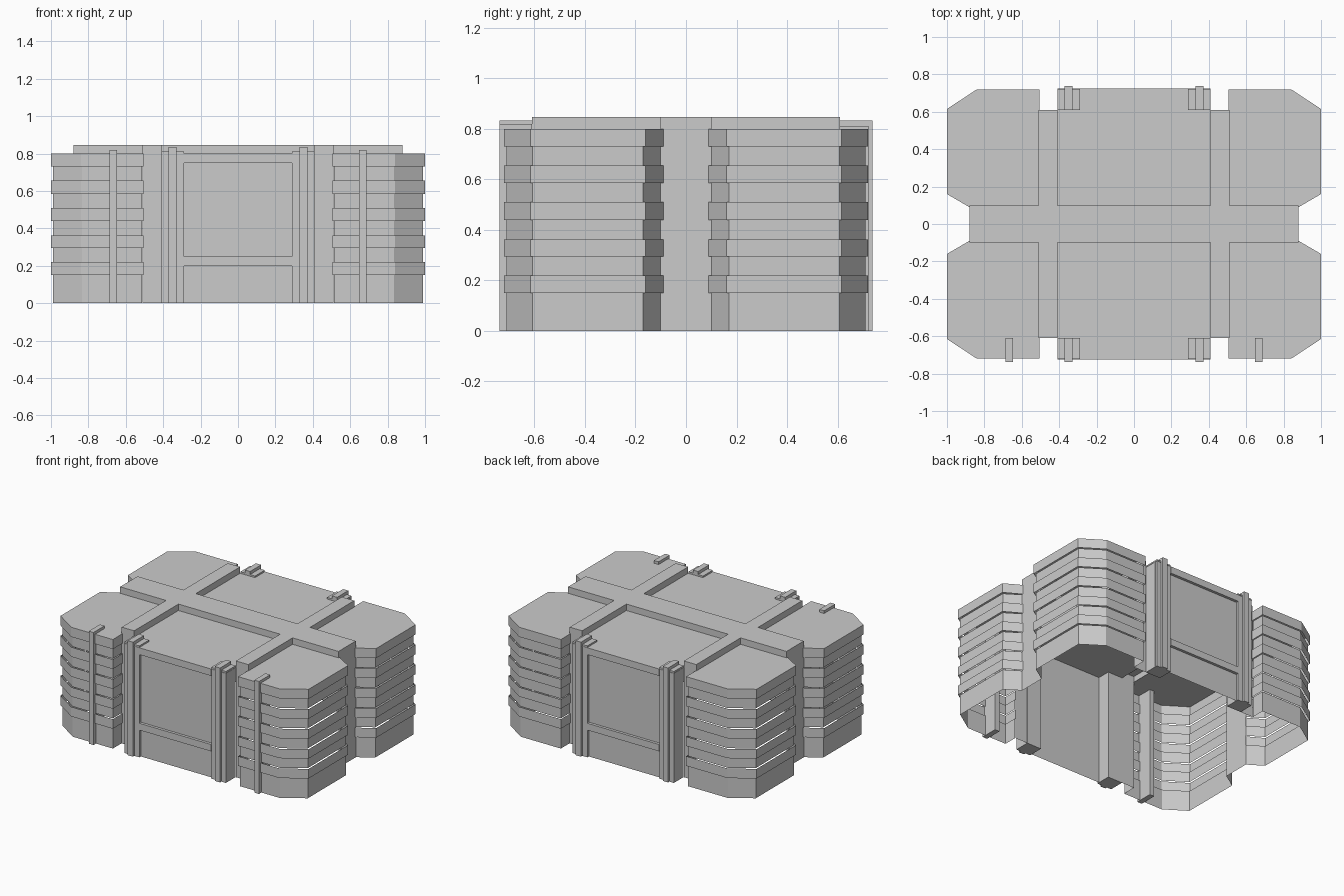
import bpy
import bmesh

cube = bpy.data.objects.get("Cube")
if cube:
    bpy.data.objects.remove(cube, do_unlink=True)

grey = bpy.data.materials.new("plain_grey")
grey.use_nodes = True
grey.diffuse_color = (0.6, 0.6, 0.6, 1)
grey.node_tree.nodes["Principled BSDF"].inputs["Base Color"].default_value = (0.6, 0.6, 0.6, 1)


def finish(name, bm, mirror="XY"):
    """Turn the mesh into an object, mirrored across the given axes."""
    mesh = bpy.data.meshes.new(name)
    bm.to_mesh(mesh)
    bm.free()
    mesh.materials.append(grey)
    ob = bpy.data.objects.new(name, mesh)
    bpy.context.collection.objects.link(ob)
    if mirror:
        mod = ob.modifiers.new("mirror", "MIRROR")
        mod.use_axis = ["X" in mirror, "Y" in mirror, False]
    return ob


def wall(bm, path, z0, z1):
    """Upright faces along a clockwise path, facing outward."""
    for a, b in zip(path, path[1:]):
        bm.faces.new([bm.verts.new(p) for p in
                      ((*a, z0), (*a, z1), (*b, z1), (*b, z0))])


def cap(bm, path, z):
    """Flat face on a clockwise path, facing up."""
    bm.faces.new([bm.verts.new((x, y, z)) for x, y in reversed(path)])


def box(name, xs, ys, zs, mirror="XY"):
    bm = bmesh.new()
    bmesh.ops.create_cube(bm, size=1)
    for v in bm.verts:
        for i, (lo, hi) in enumerate((xs, ys, zs)):
            v.co[i] = hi if v.co[i] > 0 else lo
    return finish(name, bm, mirror)


ROOF, TOP = 0.80, 0.847

# Corner blocks: hollow shells of alternating wide and narrow bands
wide = [(0.505, 0.61), (0.505, 0.72), (0.84, 0.72), (1, 0.615), (1, 0.16), (0.88, 0.09)]
narrow = [(0.512, 0.61), (0.512, 0.71), (0.835, 0.71), (0.988, 0.608), (0.988, 0.17), (0.88, 0.1)]
levels = [0, 0.15, 0.22, 0.295, 0.363, 0.44, 0.51, 0.585, 0.655, 0.73, ROOF]
bm = bmesh.new()
for i, (z0, z1) in enumerate(zip(levels, levels[1:])):
    wall(bm, wide if i % 2 else narrow, z0, z1)
cap(bm, [(0.505, 0.1)] + wide + [(0.88, 0.1)], ROOF)
finish("corner_blocks", bm)

# Raised roof cross, with end walls reaching the ground
cross = [(0, 0.1), (0.41, 0.1), (0.41, 0.61), (0.51, 0.61), (0.51, 0.1), (0.88, 0.1), (0.88, 0)]
bm = bmesh.new()
wall(bm, cross, ROOF, TOP)
wall(bm, cross[2:4], 0, ROOF)
wall(bm, cross[5:7], 0, ROOF)
cap(bm, cross + [(0, 0)], TOP)
finish("roof_cross", bm)

# Middle bays: roof and recessed wall
bm = bmesh.new()
cap(bm, [(0, 0.1), (0, 0.725), (0.41, 0.725), (0.41, 0.1)], ROOF)
wall(bm, [(0, 0.705), (0.41, 0.705)], 0, ROOF)
finish("bay_shell", bm)

# Frame rails across each bay
for name, z0, z1 in (("top_rail", 0.75, ROOF), ("middle_rail", 0.20, 0.25)):
    box(name, (-0.29, 0.29), (0.705, 0.725), (z0, z1), "Y")

# Posts beside each bay
box("bay_posts", (0.29, 0.408), (0.61, 0.722), (0, 0.812))
box("bay_post_ribs", (0.33, 0.372), (0.61, 0.738), (0, 0.834))

# Pipes on the front corner blocks
box("front_pipes", (0.648, 0.686), (-0.738, -0.61), (0, 0.82), "X")
